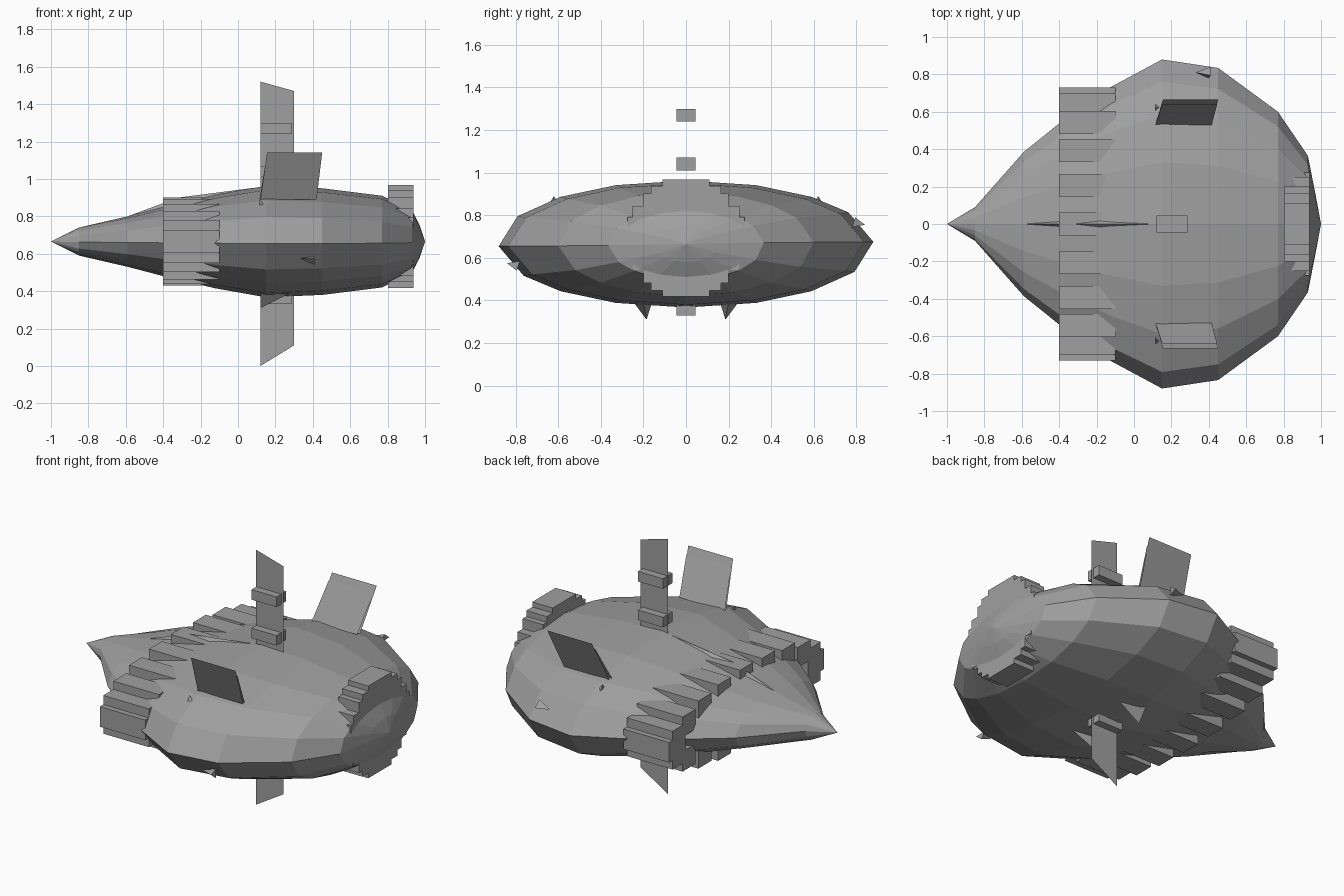
import bpy, bmesh
from math import sin, cos, radians, tau

cube = bpy.data.objects.get("Cube")
if cube:
    bpy.data.objects.remove(cube, do_unlink=True)

grey = bpy.data.materials.new("hull_grey")
grey.use_nodes = True
colour = (0.35, 0.35, 0.35, 1)
grey.diffuse_color = colour
grey.node_tree.nodes["Principled BSDF"].inputs["Base Color"].default_value = colour

MID = 0.665  # height of the hull axis


def finish(name, bm, solid=True):
    if solid:
        bmesh.ops.recalc_face_normals(bm, faces=bm.faces)
    mesh = bpy.data.meshes.new(name)
    bm.to_mesh(mesh)
    bm.free()
    mesh.materials.append(grey)
    obj = bpy.data.objects.new(name, mesh)
    bpy.context.collection.objects.link(obj)
    return obj


def add_box(bm, centre, size):
    verts = bmesh.ops.create_cube(bm, size=1)["verts"]
    for v in verts:
        v.co = [c + a * s for c, a, s in zip(centre, v.co, size)]


def hull(name, points):
    bm = bmesh.new()
    for p in points:
        bm.verts.new(p)
    bmesh.ops.convex_hull(bm, input=bm.verts)
    return finish(name, bm)


def plate(name, points):
    bm = bmesh.new()
    bm.faces.new([bm.verts.new(p) for p in points])
    return finish(name, bm, solid=False)


# Faceted hull: elliptical rings (x, half width, half height) between two tips
rings = [(-0.85, 0.09, 0.075), (-0.59, 0.385, 0.135), (-0.36, 0.57, 0.195),
         (-0.12, 0.735, 0.25), (0.15, 0.88, 0.298), (0.45, 0.835, 0.285),
         (0.77, 0.6, 0.245), (0.93, 0.365, 0.17), (0.972, 0.15, 0.085)]
half_turn = [2, 30, 48, 68, 90, 112, 132, 154]
angles = [radians(a) for a in half_turn + [a + 180 for a in half_turn]]
bm = bmesh.new()
loops = [[bm.verts.new((x, w * cos(a), MID + h * sin(a))) for a in angles]
         for x, w, h in rings]
count = len(angles)
for a, b in zip(loops, loops[1:]):
    for i in range(count):
        j = (i + 1) % count
        bm.faces.new((a[i], a[j], b[j], b[i]))
for tip_x, loop in ((-1, loops[0]), (1, loops[-1])):
    tip = bm.verts.new((tip_x, 0, MID))
    for i in range(count):
        bm.faces.new((tip, loop[i], loop[(i + 1) % count]))
finish("hull", bm)

# Toothed collar around the tapering end
bm = bmesh.new()
for i in range(20):
    a = tau * i / 20
    add_box(bm, (-0.25, 0.67 * cos(a), MID + 0.175 * sin(a)), (0.3, 0.122, 0.12))
finish("toothed_collar", bm)

# Stepped collar around the blunt end
bm = bmesh.new()
for half_w, half_h in ((0.11, 0.275), (0.165, 0.245), (0.2, 0.21),
                       (0.25, 0.15), (0.275, 0.1)):
    add_box(bm, (0.87, 0, 0.693), (0.135, half_w * 2, half_h * 2))
finish("stepped_collar", bm)

# Long spine ridge on top
hull("spine_ridge", [(-0.59, 0, 0.8), (-0.32, 0, 0.9), (0.09, 0, 0.953),
                     (-0.2, 0.05, 0.86), (-0.2, -0.05, 0.86), (-0.2, 0, 0.8)])

# Thin mast through the hull with crossing blocks
plate("mast", [(0.12, 0, 0), (0.3, 0, 0.11), (0.3, 0, 1.47), (0.12, 0, 1.52)])
bm = bmesh.new()
for z in (1.27, 1.04, 0.36):
    add_box(bm, (0.203, 0, z), (0.165, 0.09, 0.06))
finish("mast_blocks", bm)

for side, label in ((1, "rear"), (-1, "front")):
    # Pair of thin leaning panels
    plate(label + "_outer_panel",
          [(0.12, side * 0.55, 0.89), (0.42, side * 0.55, 0.89),
           (0.45, side * 0.665, 1.14), (0.155, side * 0.665, 1.14)])
    plate(label + "_inner_panel",
          [(0.115, side * 0.53, 0.89), (0.415, side * 0.53, 0.89),
           (0.445, side * 0.64, 1.1), (0.15, side * 0.64, 1.1)])
    # Small pointed keel under the hull
    hull(label + "_keel", [(0.12, side * 0.185, 0.31), (0.12, side * 0.245, 0.39),
                           (0.12, side * 0.16, 0.39), (0.28, side * 0.2, 0.39)])
    # Tiny spur near the widest edge
    hull(label + "_spur", [(0.33, side * 0.81, MID + side * 0.09),
                           (0.41, side * 0.795, MID + side * 0.125),
                           (0.41, side * 0.84, MID + side * 0.09),
                           (0.4, side * 0.78, MID + side * 0.08)])
    # Tiny stud beside the panels
    hull(label + "_stud", [(0.115, side * 0.62, 0.89), (0.115, side * 0.64, 0.86),
                           (0.115, side * 0.6, 0.86), (0.14, side * 0.625, 0.86)])
